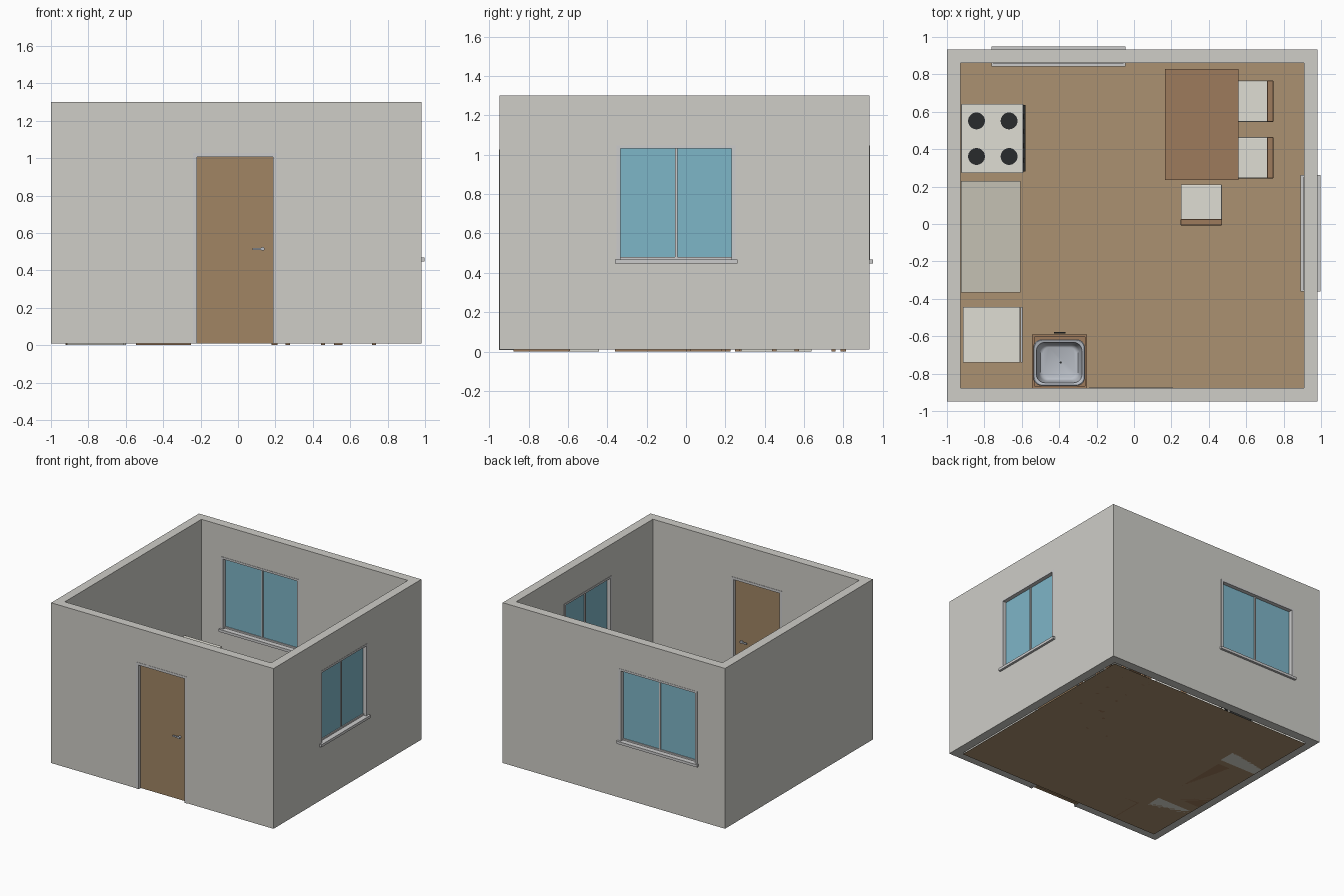
import bpy, bmesh, math
from mathutils import Matrix, Vector

if "Cube" in bpy.data.objects:
    bpy.data.objects.remove(bpy.data.objects["Cube"])


def material(name, rgb):
    m = bpy.data.materials.new(name)
    m.diffuse_color = [(c / 255) ** 2.2 for c in rgb] + [1]
    m.use_nodes = True
    m.node_tree.nodes["Principled BSDF"].inputs["Base Color"].default_value = m.diffuse_color
    return m


WALL = material("plaster", (205, 204, 198))
FLOOR = material("floor_boards", (170, 144, 112))
WOOD = material("wood", (156, 122, 92))
DOOR = material("door_wood", (160, 132, 100))
GLASS = material("glass", (125, 180, 198))
WHITE = material("enamel", (222, 220, 210))
STONE = material("worktop_stone", (196, 192, 178))
BLACK = material("black", (45, 47, 48))
STEEL = material("steel", (185, 190, 198))
I = Matrix()


def finish(name, bm, mat, M=I):
    bmesh.ops.transform(bm, matrix=M, verts=bm.verts)
    bmesh.ops.recalc_face_normals(bm, faces=bm.faces)
    me = bpy.data.meshes.new(name)
    bm.to_mesh(me)
    bm.free()
    ob = bpy.data.objects.new(name, me)
    bpy.context.collection.objects.link(ob)
    if mat:
        me.materials.append(mat)
    return ob


def box(name, x, y, z, mat=None, M=I, bevel=0):
    bm = bmesh.new()
    bmesh.ops.create_cube(bm, size=1)
    for v in bm.verts:
        v.co = Vector([(a + b) / 2 + c * (b - a) for (a, b), c in zip((x, y, z), v.co)])
    if bevel:
        bmesh.ops.bevel(bm, geom=bm.edges[:], offset=bevel, segments=2, profile=0.5, affect='EDGES')
    return finish(name, bm, mat, M)


def disc(name, centre, r, h, mat=None, M=I, rot=I):
    bm = bmesh.new()
    bmesh.ops.create_cone(bm, cap_ends=True, segments=32, radius1=r, radius2=r, depth=h)
    return finish(name, bm, mat, M @ Matrix.Translation(centre) @ rot)


# Walls: a box with the room and the openings cut out
walls = box("walls", (-1, .98), (-.948, .932), (.01, 1.3), WALL)


def cut(name, x, y, z, M=I):
    c = box(name, x, y, z, None, M)
    c.hide_render = True
    c.display_type = 'WIRE'
    mod = walls.modifiers.new(name, 'BOOLEAN')
    mod.operation = 'DIFFERENCE'
    mod.object = c


cut("room_cutter", (-.928, .909), (-.877, .861), (-.2, 1.6))

# Floor sheet
bm = bmesh.new()
bm.faces.new([bm.verts.new(p) for p in ((-.928, -.877, 0), (.909, -.877, 0), (.909, .861, 0), (-.928, .861, 0))])
finish("floor", bm, FLOOR)


# Windows: local x along the wall, local y inwards from the outer face
def window(side, a, b, M):
    z0, z1, w = .468, 1.048, .02
    cut(side + "_window_cutter", (a + .004, b - .004), (-.1, .2), (z0 - .015, z1 - .004), M)
    d = (-.002, .074)
    box(side + "_window_jamb_a", (a, a + w), d, (z0, z1), None, M)
    box(side + "_window_jamb_b", (b - w, b), d, (z0, z1), None, M)
    box(side + "_window_head", (a + w, b - w), d, (z1 - .016, z1), None, M)
    box(side + "_window_bottom_rail", (a + w, b - w), (.022, .05), (z0, z0 + .012), None, M)
    m = (a + b) / 2
    box(side + "_window_mullion", (m - .006, m + .006), (.022, .05), (z0, z1 - .016), None, M)
    box(side + "_window_glass", (a + w, b - w), (.03, .042), (z0 + .01, z1 - .014), GLASS, M)
    box(side + "_window_sill", (a - .01, b + .01), (-.018, .09), (.447, .468), None, M)


window("right", -.352, .252, Matrix.Translation((.98, 0, 0)) @ Matrix.Rotation(math.pi / 2, 4, 'Z'))
window("back", .055, .753, Matrix.Translation((0, .932, 0)) @ Matrix.Rotation(math.pi, 4, 'Z'))

# Door with frame and a lever handle on each side
M = Matrix.Translation((0, -.948, 0))
cut("door_cutter", (-.237, .205), (-.1, .2), (-.1, 1.023), M)
box("door_jamb_left", (-.241, -.22), (-.002, .074), (.008, 1.027), None, M)
box("door_jamb_right", (.188, .209), (-.002, .074), (.008, 1.027), None, M)
box("door_head", (-.22, .188), (-.002, .074), (1.007, 1.027), None, M)
box("door_leaf", (-.22, .188), (.022, .05), (.01, 1.007), DOOR, M)
turn = Matrix.Rotation(math.pi / 2, 4, 'X')
for side, y0, y1 in (("outer", .004, .013), ("inner", .059, .07)):
    disc(side + "_handle_stem", (.132, .013 if side == "outer" else .058, .515), .01, .02, STEEL, M, turn)
    box(side + "_handle_lever", (.078, .135), (y0, y1), (.509, .521), STEEL, M, .002)

# Stove
box("stove_body", (-.922, -.6), (.277, .638), (.0, .435), WHITE)
box("stove_top", (-.924, -.592), (.273, .642), (.435, .452), WHITE, bevel=.003)
box("oven_door", (-.6, -.592), (.285, .63), (.08, .36), BLACK)
box("oven_handle", (-.59, -.58), (.28, .635), (.375, .388), BLACK)
for x in (-.842, -.668):
    for y in (.361, .551):
        disc("burner", (x, y, .454), .045, .008, BLACK)
for i in range(4):
    disc("stove_knob", (-.596, .34 + i * .078, .412), .012, .018, BLACK, rot=Matrix.Rotation(math.pi / 2, 4, 'Y'))

# Kitchen counter with two doors
box("counter_body", (-.92, -.625), (-.36, .225), (0, .43), WOOD)
box("counter_top", (-.924, -.607), (-.366, .23), (.43, .452), STONE)
for y in (-.355, -.065):
    box("counter_door", (-.625, -.615), (y, y + .285), (.04, .42), WOOD)

# Fridge
box("fridge_body", (-.914, -.609), (-.74, -.443), (0, .8), WHITE)
box("fridge_lower_door", (-.606, -.595), (-.74, -.443), (.02, .52), STEEL)
box("fridge_upper_door", (-.606, -.595), (-.74, -.443), (.53, .8), STEEL)

# Sink cabinet, open at the top
box("sink_side_left", (-.545, -.533), (-.877, -.59), (0, .43), WOOD)
box("sink_side_right", (-.263, -.251), (-.877, -.59), (0, .43), WOOD)
box("sink_back", (-.533, -.263), (-.877, -.867), (0, .43), WOOD)
box("sink_front", (-.533, -.263), (-.605, -.59), (0, .43), WOOD)
box("sink_base", (-.533, -.263), (-.867, -.605), (.02, .035), WOOD)
box("sink_handle", (-.427, -.367), (-.586, -.577), (.36, .37), BLACK)

# Basin: rounded rectangles lofted down from the rim
bm = bmesh.new()
prev = None
for hx, hy, r, z in ((.138, .124, .045, .42), (.138, .124, .045, .44), (.134, .12, .045, .444), (.122, .108, .045, .44),
                     (.108, .098, .045, .35), (.1, .09, .04, .335), (.085, .082, .03, .33)):
    ring = []
    for k in range(4):
        sx, sy = ((1, 1), (-1, 1), (-1, -1), (1, -1))[k]
        for i in range(7):
            t = math.pi / 2 * (k + i / 6)
            ring.append(bm.verts.new((sx * (hx - r) + r * math.cos(t), sy * (hy - r) + r * math.sin(t), z)))
    if prev:
        for i in range(28):
            j = (i + 1) % 28
            bm.faces.new((prev[i], prev[j], ring[j], ring[i]))
    prev = ring
bm.faces.new(prev)
basin = finish("basin", bm, STEEL, Matrix.Translation((-.4, -.741, 0)))
bpy.context.view_layer.objects.active = basin
basin.select_set(True)
bpy.ops.object.shade_smooth_by_angle(angle=math.radians(40))
disc("drain", (-.392, -.741, .331), .006, .004, BLACK)

# Dining table
box("table_top", (.165, .558), (.236, .829), (.36, .385), WOOD)
for x in (.18, .513):
    for y in (.251, .784):
        box("table_leg", (x, x + .03), (y, y + .03), (0, .36), WOOD)


# Chairs: back at local +x
def chair(x, y, angle):
    M = Matrix.Translation((x, y, 0)) @ Matrix.Rotation(angle, 4, 'Z')
    box("chair_seat", (-.11, .09), (-.11, .11), (.215, .24), WHITE, M, .006)
    box("chair_back", (.075, .11), (-.111, .111), (.2, .46), WOOD, M, .006)
    for sx in (-.1, .08):
        for sy in (-.105, .083):
            box("chair_leg", (sx, sx + .022), (sy, sy + .022), (0, .216), WOOD, M)


chair(.636, .656, 0)
chair(.636, .354, 0)
chair(.36, .102, -math.pi / 2)
